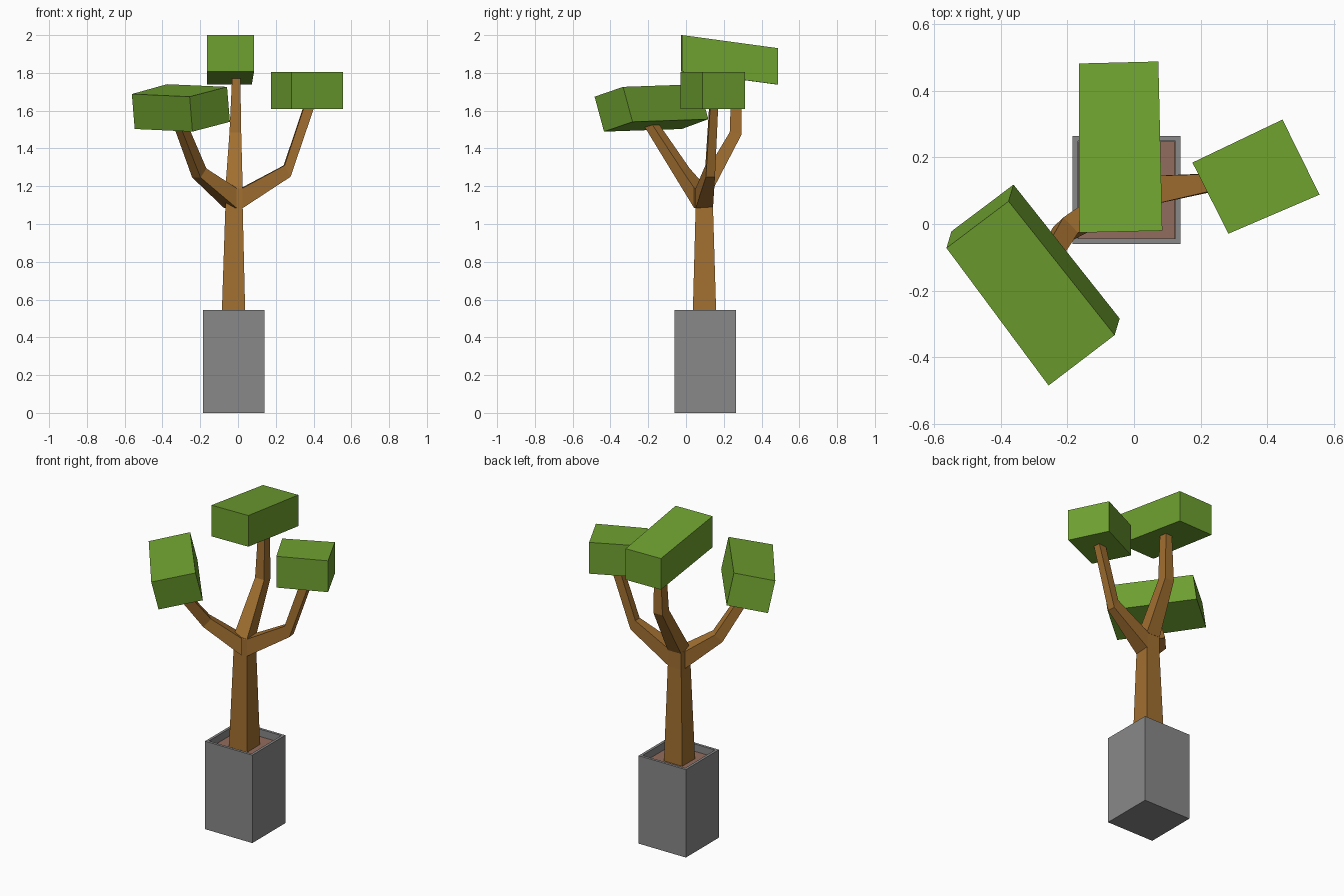
import bpy, bmesh, math
from mathutils import Vector

if "Cube" in bpy.data.objects:
    bpy.data.objects.remove(bpy.data.objects["Cube"])


def material(name, rgb):
    m = bpy.data.materials.new(name)
    m.diffuse_color = (*rgb, 1)
    m.use_nodes = True
    m.node_tree.nodes["Principled BSDF"].inputs["Base Color"].default_value = m.diffuse_color
    return m


GREY = material("pot grey", (0.25, 0.25, 0.25))
SOIL = material("soil brown", (0.29, 0.15, 0.11))
WOOD = material("bark brown", (0.36, 0.16, 0.03))
LEAF = material("leaf green", (0.16, 0.36, 0.03))


def loft(name, rings, mat, cap_end=True):
    """Skin a chain of four-point rings with flat quads and closed ends."""
    bm = bmesh.new()
    vs = [[bm.verts.new(p) for p in r] for r in rings]
    for a, b in zip(vs, vs[1:]):
        for i in range(4):
            j = (i + 1) % 4
            bm.faces.new((a[i], a[j], b[j], b[i]))
    bm.faces.new(vs[0][::-1])
    if cap_end:
        bm.faces.new(vs[-1])
    bmesh.ops.recalc_face_normals(bm, faces=bm.faces)
    me = bpy.data.meshes.new(name)
    bm.to_mesh(me)
    bm.free()
    me.materials.append(mat)
    ob = bpy.data.objects.new(name, me)
    bpy.context.collection.objects.link(ob)
    return ob


def square(cx, cy, z, h):
    return [(cx - h, cy - h, z), (cx + h, cy - h, z), (cx + h, cy + h, z), (cx - h, cy + h, z)]


def branch(name, heading, stations):
    """Stations: x, y, z, pitch in degrees, half width, half height."""
    d = Vector((*heading, 0)).normalized()
    side = Vector((-d.y, d.x, 0))
    rings = []
    for x, y, z, pitch, w, h in stations:
        a = math.radians(pitch)
        up = Vector((0, 0, math.cos(a))) - d * math.sin(a)
        c = Vector((x, y, z))
        rings.append([c + side * w * s + up * h * t
                      for s, t in ((-1, -1), (1, -1), (1, 1), (-1, 1))])
    loft(name, rings, WOOD)


def leaf_block(name, base, offset):
    """Box from its bottom corners and the offset to its top corners."""
    top = [Vector(p) + Vector(offset) for p in base]
    loft(name, [base, top], LEAF)


# Pot: outer wall, rim, inner wall and floor in one skin
PX, PY = -0.022, 0.102
loft("pot", [square(PX, PY, 0, 0.162), square(PX, PY, 0.545, 0.162),
             square(PX, PY, 0.545, 0.146), square(PX, PY, 0.48, 0.146)], GREY)
loft("soil", [square(PX, PY, 0.47, 0.145), square(PX, PY, 0.5, 0.145)], SOIL)

# Tapered trunk
loft("trunk", [square(-0.024, 0.098, 0.49, 0.063), square(-0.021, 0.097, 1.085, 0.046),
               square(-0.021, 0.097, 1.19, 0.046)], WOOD)

# Three bent branches
branch("right_branch", (0.99, 0.1), [
    (0.02, 0.097, 1.137, 0, 0.046, 0.053),
    (0.26, 0.128, 1.28, 28, 0.024, 0.034),
    (0.385, 0.148, 1.65, 70, 0.021, 0.026)])
branch("left_branch", (-0.72, -0.69), [
    (-0.04, 0.078, 1.137, 0, 0.048, 0.053),
    (-0.205, -0.018, 1.27, 42, 0.032, 0.032),
    (-0.315, -0.2, 1.55, 52, 0.025, 0.025)])
branch("back_branch", (0, 1), [
    (-0.021, 0.097, 1.185, 90, 0.046, 0.047),
    (-0.014, 0.263, 1.48, 80, 0.031, 0.032),
    (-0.009, 0.268, 1.8, 90, 0.021, 0.026)])

# Leaf blocks
leaf_block("back_leaves", [(-0.164, -0.026, 1.807), (0.085, -0.02, 1.807),
                           (0.073, 0.487, 1.738), (-0.165, 0.481, 1.738)], (0, 0, 0.193))
leaf_block("right_leaves", [(0.175, 0.184, 1.61), (0.283, -0.029, 1.61),
                            (0.556, 0.088, 1.61), (0.445, 0.313, 1.61)], (0, 0, 0.194))
leaf_block("left_leaves", [(-0.547, -0.022, 1.503), (-0.241, -0.434, 1.489),
                           (-0.043, -0.283, 1.541), (-0.361, 0.118, 1.555)],
           (-0.015, -0.05, 0.185))
